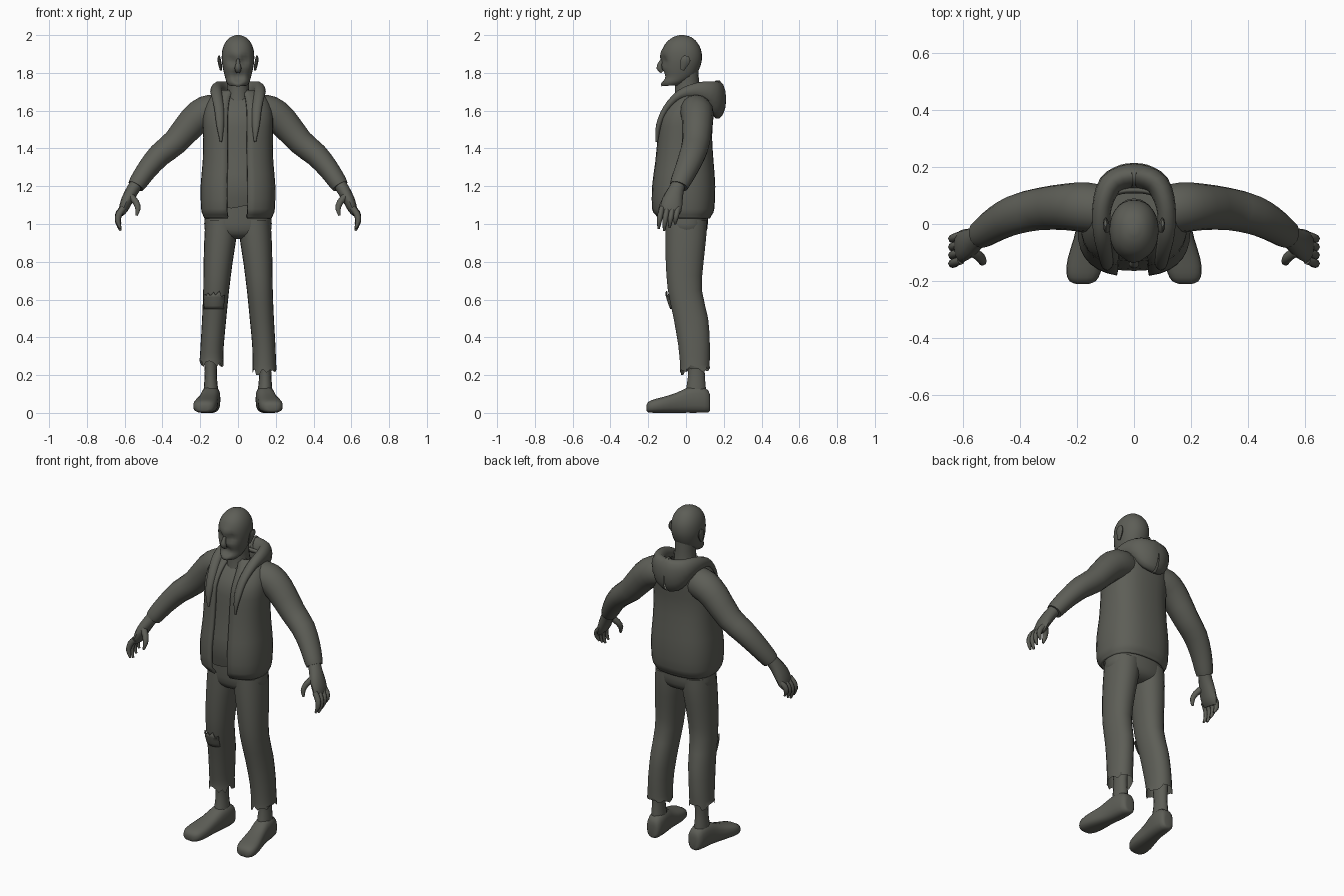
import bpy, bmesh, math, random
from mathutils import Vector

random.seed(4)
mat = bpy.data.materials.new("dark olive grey")
mat.diffuse_color = (0.11, 0.112, 0.095, 1)


def smooth_rows(rows, sub):
    """Catmull-Rom interpolation of parameter rows."""
    out = []
    for i in range(len(rows) - 1):
        p0, p1 = rows[max(i - 1, 0)], rows[i]
        p2, p3 = rows[i + 1], rows[min(i + 2, len(rows) - 1)]
        for k in range(sub):
            t = k / sub
            out.append([0.5 * (2 * b + (c - a) * t + (2 * a - 5 * b + 4 * c - d) * t * t
                               + (3 * b - a - 3 * c + d) * t ** 3)
                        for a, b, c, d in zip(p0, p1, p2, p3)])
    out.append(list(rows[-1]))
    return out


def finish(name, bm, mirror=False, thick=0, recalc=True):
    if recalc:
        bmesh.ops.recalc_face_normals(bm, faces=bm.faces)
    me = bpy.data.meshes.new(name)
    bm.to_mesh(me)
    bm.free()
    me.materials.append(mat)
    for p in me.polygons:
        p.use_smooth = True
    me.set_sharp_from_angle(angle=math.radians(50))
    ob = bpy.data.objects.new(name, me)
    bpy.context.collection.objects.link(ob)
    if thick:
        m = ob.modifiers.new("thickness", 'SOLIDIFY')
        m.thickness, m.offset = thick, -1
    if mirror:
        ob.modifiers.new("mirror", 'MIRROR')
    return ob


def skin(name, rings, n=16, p=2.0, arc=None, caps=(1, 1), jag=0, jag_row=-1,
         push=(), **kw):
    """Skin rings of (centre, u axis, v axis) as superellipses, closed or over an arc."""
    bm = bmesh.new()
    rows = []
    for c, u, v in rings:
        row = []
        for j in range(n + (1 if arc else 0)):
            a = math.radians(arc[0] + (arc[1] - arc[0]) * j / n) if arc else 2 * math.pi * j / n
            ca, sa = math.cos(a), math.sin(a)
            row.append(bm.verts.new(c + u * math.copysign(abs(ca) ** (2 / p), ca)
                                    + v * math.copysign(abs(sa) ** (2 / p), sa)))
        rows.append(row)
    for r0, r1 in zip(rows, rows[1:]):
        for j in range(n):
            k = j + 1 if arc else (j + 1) % n
            bm.faces.new((r0[j], r0[k], r1[k], r1[j]))
    if not arc:
        if caps[0]:
            bm.faces.new(rows[0][::-1])
        if caps[1]:
            bm.faces.new(rows[-1])
    if jag:
        for v in rows[jag_row]:
            v.co.z += random.uniform(-jag, jag)
    for centre, radius, offset in push:      # local dents and bulges
        for v in bm.verts:
            d = (v.co - Vector(centre)).length / radius
            if d < 1:
                v.co += Vector(offset) * (1 - d * d)
    return finish(name, bm, recalc=not arc, **kw)


def stack(name, rows, sub=2, sx=1, **kw):
    """Level rings, each row (z, x0, x1, y0, y1)."""
    rings = [(Vector((sx * (a + b) / 2, (c + d) / 2, z)), Vector(((b - a) / 2, 0, 0)),
              Vector((0, (d - c) / 2, 0))) for z, a, b, c, d in smooth_rows(rows, sub)]
    return skin(name, rings, **kw)


def tube(name, rows, ref=(0, 1, 0), sub=2, **kw):
    """Rings square to a path, each row (x, y, z, ru, rv); v leans towards ref."""
    rows = smooth_rows(rows, sub)
    pts = [Vector(r[:3]) for r in rows]
    rings = []
    for i, r in enumerate(rows):
        t = (pts[min(i + 1, len(pts) - 1)] - pts[max(i - 1, 0)]).normalized()
        v = Vector(ref)
        v = (v - t * v.dot(t)).normalized()
        rings.append((pts[i], t.cross(v) * r[3], v * r[4]))
    return skin(name, rings, **kw)


# head with eye sockets, brow, cheeks and mouth
eyes = [((s * .036, -.12, 1.865), .032, (0, .016, 0)) for s in (-1, 1)]
stack("head", [(2.0, -.012, .012, -.035, -.01), (1.988, -.042, .042, -.07, .03),
               (1.96, -.068, .068, -.105, .06), (1.92, -.083, .083, -.125, .08),
               (1.87, -.086, .086, -.13, .084), (1.82, -.079, .079, -.128, .07),
               (1.78, -.069, .069, -.12, .045), (1.75, -.06, .06, -.127, .0),
               (1.732, -.045, .045, -.122, -.04)], sub=3, n=28, p=2.15,
      push=eyes + [((0, -.13, 1.785), .04, (0, .02, 0)), ((0, -.13, 1.745), .035, (0, -.008, -.004)),
                   ((0, -.13, 1.893), .04, (0, -.008, 0))])
tube("nose", [(0, -.118, 1.88, .008, .01), (0, -.135, 1.85, .011, .013),
              (0, -.141, 1.825, .018, .016), (0, -.125, 1.805, .012, .01)], n=10)
tube("ear", [(.09, -.02, 1.815, .006, .01), (.094, -.012, 1.84, .009, .02),
             (.1, -.002, 1.87, .009, .027), (.1, .002, 1.89, .005, .012)], n=10, mirror=True)
stack("neck", [(1.62, -.075, .075, -.07, .09), (1.7, -.06, .06, -.058, .072),
               (1.76, -.057, .057, -.06, .068), (1.83, -.06, .06, -.06, .066)])

# open jacket body
torso = [(1.03, -.178, .178, -.148, .128), (1.05, -.187, .187, -.165, .138),
         (1.08, -.195, .195, -.182, .15), (1.2, -.198, .198, -.182, .155),
         (1.33, -.187, .187, -.165, .146), (1.46, -.184, .184, -.152, .138),
         (1.56, -.186, .186, -.14, .145), (1.63, -.172, .172, -.1, .15),
         (1.675, -.145, .145, -.062, .145), (1.71, -.105, .105, -.035, .12)]
stack("jacket_body", torso, n=30, p=2.5, arc=(-79, 257), thick=.016)
# shirt showing in the jacket opening
stack("shirt", [(1.09, -.17, .17, -.145, .12)] +
      [(z, a + .022, b - .022, c + .018, d - .02) for z, a, b, c, d in torso[3:]],
      n=10, p=2.5, arc=(-130, -50), jag=.008, jag_row=0)

# sleeves with a loose cuff
tube("sleeve", [(.12, .05, 1.6, .085, .085), (.17, .058, 1.59, .088, .088),
                (.235, .06, 1.545, .081, .082), (.33, .053, 1.435, .069, .074),
                (.415, .033, 1.365, .063, .07), (.48, .002, 1.29, .055, .062),
                (.525, -.028, 1.225, .049, .054), (.541, -.038, 1.2, .044, .048)],
     mirror=True)

# hood: roll around the neck, tapering into the two front lapels
tube("hood", [(.09, -.155, 1.435, .006, .006), (.094, -.145, 1.52, .02, .014),
              (.1, -.105, 1.61, .026, .018), (.113, -.03, 1.685, .03, .026),
              (.112, .06, 1.705, .034, .045), (.085, .135, 1.69, .042, .07),
              (.035, .163, 1.665, .046, .096), (0, .167, 1.66, .046, .103)],
     ref=(0, 0, 1), sub=3, n=14, caps=(1, 0), mirror=True)

# hands with curled fingers
tube("palm", [(.53, -.033, 1.225, .034, .036), (.558, -.053, 1.18, .034, .042),
              (.588, -.072, 1.125, .031, .055), (.608, -.08, 1.075, .024, .056),
              (.618, -.084, 1.05, .012, .045)], n=12, mirror=True)
for i, drop in enumerate((.05, .03, .015, .025)):
    y = -.04 - .029 * i
    tube("finger_%d" % (i + 1),
         [(.606, y, 1.085, .016, .015), (.63, y - .008, 1.045 + drop * .3, .017, .015),
          (.636, y - .014, 1.0 + drop * .6, .014, .013), (.622, y - .018, .95 + drop, .006, .006)],
         n=8, mirror=True)
tube("thumb", [(.575, -.09, 1.155, .018, .02), (.54, -.115, 1.115, .017, .018),
               (.53, -.132, 1.08, .014, .014), (.537, -.138, 1.045, .006, .006)],
     n=8, mirror=True)

# trousers: hips and two torn legs
stack("trouser_hips", [(1.12, -.165, .165, -.115, .11), (1.04, -.175, .175, -.113, .116),
                       (.97, -.176, .176, -.108, .112), (.935, -.13, .13, -.085, .09),
                       (.92, -.07, .07, -.05, .055)], n=24, p=2.4)
for sx, side, hem in ((-1, "right", .265), (1, "left", .225)):
    stack("trouser_leg_" + side,
          [(1.02, .0, .172, -.108, .11), (.93, .008, .178, -.11, .108),
           (.8, .028, .182, -.108, .094), (.65, .047, .184, -.097, .085),
           (.5, .062, .19, -.066, .118), (.36, .075, .198, -.042, .127),
           (hem + .03, .078, .202, -.032, .126), (hem, .076, .205, -.032, .127)],
          sx=sx, n=22, p=2.2, caps=(1, 0), jag=.028)
# torn cloth at one knee
stack("knee_tear", [(.55, .05, .19, -.084, .11), (.59, .046, .192, -.099, .09),
                    (.63, .042, .193, -.109, .09)], sx=-1, n=12, arc=(-150, -50),
      jag=.018, thick=.006)

# ankles and shoes turned slightly outwards
stack("ankle", [(.07, .1, .185, -.01, .11), (.15, .108, .18, .003, .105),
                (.22, .112, .176, .01, .1), (.36, .1, .185, .0, .11)],
      n=14, mirror=True)
foot = [(.128, .138, .022, .015, .08), (.118, .139, .04, .002, .12), (.07, .142, .049, 0, .142),
        (.01, .148, .05, 0, .135), (-.05, .158, .053, 0, .107), (-.12, .17, .062, 0, .085),
        (-.17, .177, .06, 0, .072), (-.2, .18, .046, .003, .058), (-.21, .181, .022, .012, .04)]
skin("shoe", [(Vector((x, y, (z0 + z1) / 2)), Vector((w, 0, 0)), Vector((0, 0, (z1 - z0) / 2)))
              for y, x, w, z0, z1 in smooth_rows(foot, 2)], n=18, p=2.7, mirror=True)
